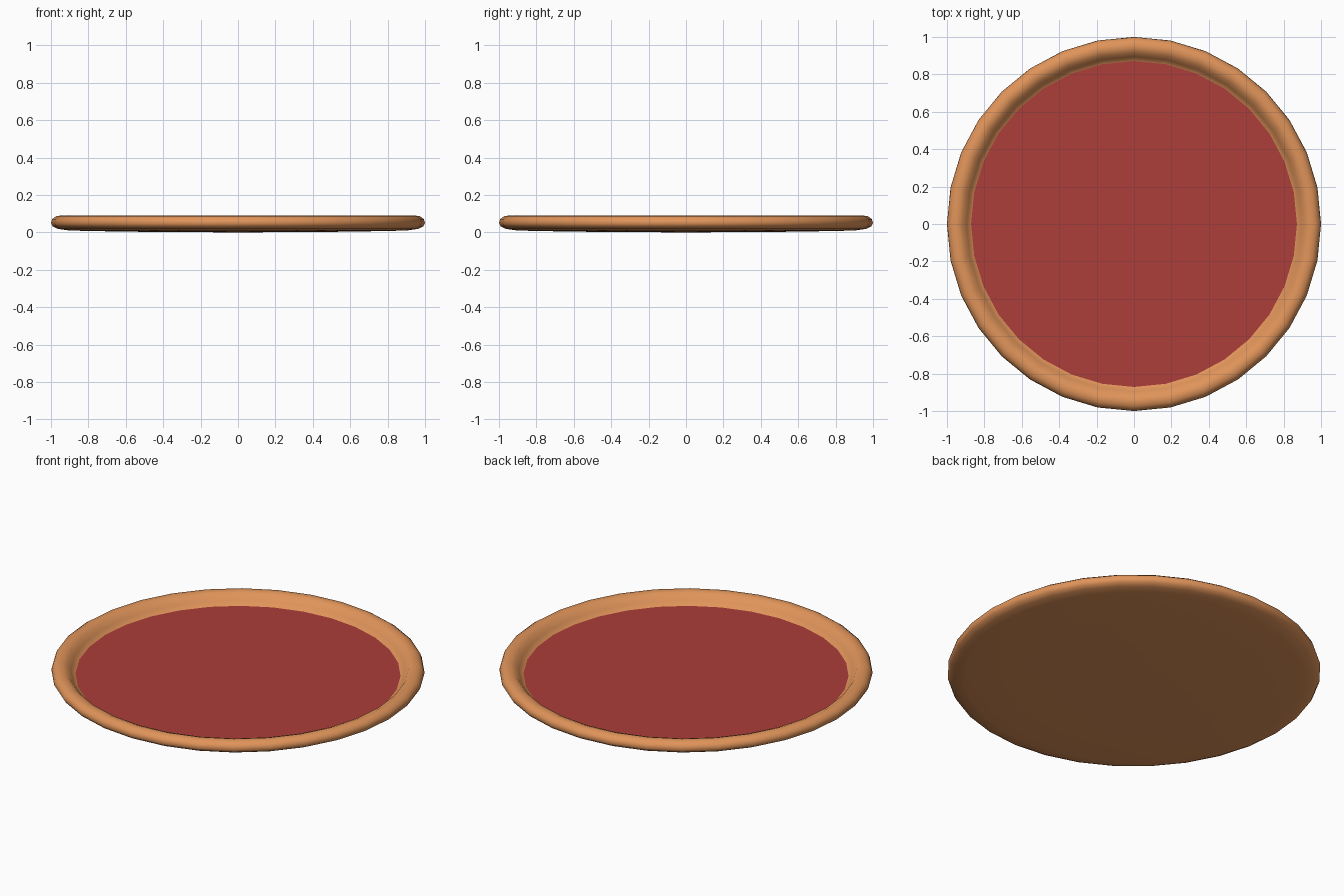
import bpy, bmesh, math

if "Cube" in bpy.data.objects:
    bpy.data.objects.remove(bpy.data.objects["Cube"])

SIDES = 32

def material(name, color):
    m = bpy.data.materials.new(name)
    m.diffuse_color = (*color, 1)
    m.use_nodes = True
    m.node_tree.nodes["Principled BSDF"].inputs["Base Color"].default_value = m.diffuse_color
    return m

def lathe(name, profile, mat):
    """Revolve an (r, z) profile about z; r = 0 points become poles."""
    bm = bmesh.new()
    rings = []
    for r, z in profile:
        if r == 0:
            rings.append([bm.verts.new((0, 0, z))] * SIDES)
        else:
            rings.append([bm.verts.new((r * math.cos(2 * math.pi * i / SIDES),
                                        r * math.sin(2 * math.pi * i / SIDES), z))
                          for i in range(SIDES)])
    for a, b in zip(rings, rings[1:]):
        for i in range(SIDES):
            j = (i + 1) % SIDES
            bm.faces.new(list(dict.fromkeys((a[i], a[j], b[j], b[i]))))
    mesh = bpy.data.meshes.new(name)
    for f in bm.faces:
        f.smooth = True
    bm.normal_update()
    bm.to_mesh(mesh)
    bm.free()
    mesh.materials.append(mat)
    obj = bpy.data.objects.new(name, mesh)
    bpy.context.collection.objects.link(obj)
    return obj

crust_mat = material("baked crust", (0.745, 0.296, 0.102))
sauce_mat = material("tomato sauce", (0.413, 0.048, 0.041))

# Dough base with a rounded raised rim
lathe("crust", [(0, 0), (0.60, 0.004), (0.90, 0.010), (0.965, 0.019), (0.99, 0.032),
                (1.0, 0.050), (0.993, 0.072), (0.972, 0.087), (0.945, 0.09),
                (0.918, 0.08), (0.895, 0.052), (0.88, 0.034), (0.86, 0.025),
                (0, 0.025)], crust_mat)

# Flat sauce layer inside the rim
lathe("sauce", [(0.875, 0.024), (0.875, 0.03), (0, 0.03)], sauce_mat)
for p in bpy.data.objects["sauce"].data.polygons:
    p.use_smooth = False
